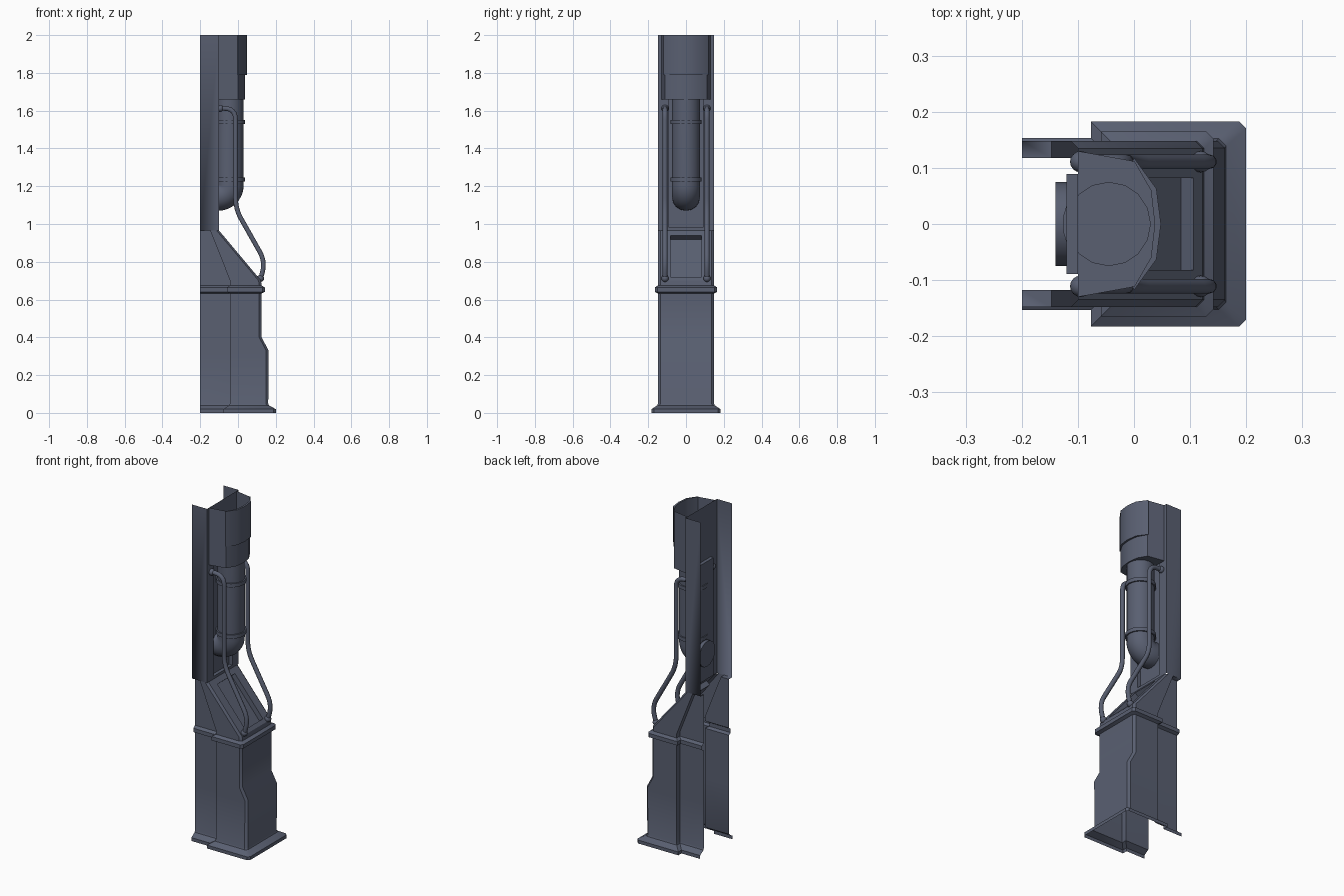
import bpy
from math import radians, sin, cos, pi
from mathutils import Vector

if "Cube" in bpy.data.objects:
    bpy.data.objects.remove(bpy.data.objects["Cube"])


def mesh(name, verts, faces, angle=30):
    me = bpy.data.meshes.new(name)
    me.from_pydata([tuple(v) for v in verts], [], faces)
    me.update()
    ob = bpy.data.objects.new(name, me)
    bpy.context.collection.objects.link(ob)
    smooth(ob, angle)
    return ob


def smooth(ob, angle=30):
    bpy.ops.object.select_all(action='DESELECT')
    ob.select_set(True)
    bpy.context.view_layer.objects.active = ob
    bpy.ops.object.shade_smooth_by_angle(angle=radians(angle))


def loft(name, rings, skip=(), cap_bottom=False):
    """Skin open strips of points; skip holds (ring, segment) holes."""
    n = len(rings[0])
    faces = [(i*n+j, i*n+j+1, (i+1)*n+j+1, (i+1)*n+j)
             for i in range(len(rings)-1) for j in range(n-1) if (i, j) not in skip]
    if cap_bottom:
        faces.append(tuple(reversed(range(n))))
    return mesh(name, [p for r in rings for p in r], faces)


def mirrored(half, z):
    """Half outline (x, y>=0), back to front, mirrored into a full strip."""
    left = [(x, -y, z) for x, y in half]
    right = [(x, y, z) for x, y in reversed(half) if y > 0]
    return left + right


def pocket_panel(name, lo, hi, u, v, depth):
    """Panel between two edge points (x, half width, z) with a sunk pocket."""
    def pt(s, t):
        w = lo[1] + (hi[1]-lo[1])*t
        return Vector((lo[0]+(hi[0]-lo[0])*t, w*s, lo[2]+(hi[2]-lo[2])*t))
    outer = [pt(-1, 0), pt(1, 0), pt(1, 1), pt(-1, 1)]
    rim = [pt(-u, v[0]), pt(u, v[0]), pt(u, v[1]), pt(-u, v[1])]
    nrm = (outer[1]-outer[0]).cross(outer[3]-outer[0]).normalized()
    floor = [p - nrm*depth for p in rim]
    faces = [(k*4+i, k*4+(i+1) % 4, k*4+4+(i+1) % 4, k*4+4+i)
             for k in range(2) for i in range(4)]
    return mesh(name, outer+rim+floor, faces+[(8, 9, 10, 11)])


def fillet(pts, r, steps=6):
    """Round the corners of a path with quadratic bends."""
    pts = [Vector(p) for p in pts]
    out = [pts[0]]
    for a, b, c in zip(pts, pts[1:], pts[2:]):
        p = b + (a-b).normalized()*r
        q = b + (c-b).normalized()*r
        for i in range(steps+1):
            t = i/steps
            out.append(p*(1-t)**2 + b*2*t*(1-t) + q*t*t)
    return out + [pts[-1]]


def tube(name, pts, radius, res):
    cu = bpy.data.curves.new(name, 'CURVE')
    cu.dimensions = '3D'
    cu.bevel_depth, cu.bevel_resolution, cu.use_fill_caps = radius, res, True
    sp = cu.splines.new('POLY')
    sp.points.add(len(pts)-1)
    for p, q in zip(sp.points, pts):
        p.co = (*q, 1)
    ob = bpy.data.objects.new(name, cu)
    bpy.context.collection.objects.link(ob)
    bpy.ops.object.select_all(action='DESELECT')
    ob.select_set(True)
    bpy.context.view_layer.objects.active = ob
    bpy.ops.object.convert(target='MESH')
    smooth(bpy.context.object, 40)


# Lower casing: stepped open-backed shell with foot flange, rim and slope
def casing_ring(z, o, xf, xs=-0.042):
    c = 0.013
    return mirrored([(-0.2, 0.118+o), (xs-o, 0.118+o), (xs-o, 0.148+o),
                     (xf+o-c, 0.148+o), (xf+o, 0.148+o-c)], z)


sections = [(0, .035, .165), (.02, .035, .165), (.04, .004, .16), (.05, 0, .16),
            (.33, 0, .162), (.40, 0, .125), (.632, 0, .125), (.641, .017, .125),
            (.664, .017, .125), (.675, 0, .125), (.70, 0, .122),
            (.965, 0, -.10, -.147)]
loft("lower_casing", [casing_ring(*s) for s in sections], skip={(len(sections)-2, 4)})

# Sloped face with its sunken pocket
pocket_panel("sloped_panel", (.122, .135, .70), (-.10, .135, .965), .61, (.07, .9), .03)

# Upper channel: side plates, ledges and recessed middle panel
for s, side in ((-1, "front"), (1, "rear")):
    y = .148*s
    mesh(side + "_column", [(-.2, y, .965), (-.1, y, .965), (-.1, y, 2), (-.2, y, 2),
                            (-.2, .118*s, .965), (-.147, .118*s, .965), (-.147, y, .965)],
         [(0, 1, 2, 3), (4, 5, 6, 0)] if s < 0 else [(3, 2, 1, 0), (0, 6, 5, 4)])
pocket_panel("channel_panel", (-.1, .148, .965), (-.1, .148, 2), .6, (.015, .69), .02)

# Faceted housing with a raised front cover
body = [(-.1, .13), (0, .112), (.03, .06), (.037, 0)]
loft("top_housing", [mirrored(body, 1.66), mirrored(body, 2)], cap_bottom=True)
inner = [(-.003, .11), (0, .112), (.03, .06), (.037, 0)]
outer = [(-.003, .112), (0, .118), (.04, .063), (.048, 0)]
loft("front_cover", [mirrored(inner, 1.79), mirrored(outer, 1.79),
                     mirrored(outer, 2), mirrored(inner, 2)])

# Main pipe with an elbow running back into the channel
bend = [(-.105+.06*cos(a), 0, 1.205-.06*sin(a)) for a in (i*pi/20 for i in range(11))]
tube("main_pipe", [(-.045, 0, 1.67)] + bend + [(-.14, 0, 1.145)], .075, 6)
for z in (1.235, 1.54):
    bpy.ops.mesh.primitive_cylinder_add(vertices=32, radius=.082, depth=.022,
                                        location=(-.045, 0, z))
    bpy.context.object.name = "pipe_collar"
    smooth(bpy.context.object)

# Thin hoses with rounded end fittings
for s in (-1, 1):
    y = .111*s
    path = fillet([(-.1, y, 1.612), (-.013, y, 1.612), (-.013, y, 1.08),
                   (.145, y, .80), (.118, y, .705)], .06)
    tube("side_hose", path, .013, 3)
    for x, z in ((-.095, 1.612), (.119, .712)):
        bpy.ops.mesh.primitive_uv_sphere_add(segments=16, ring_count=8, radius=.019,
                                             location=(x, y, z))
        bpy.context.object.name = "hose_fitting"
        smooth(bpy.context.object, 60)

# Dark slate finish on every part
mat = bpy.data.materials.new("slate")
mat.diffuse_color = (.10, .115, .165, 1)
mat.use_nodes = True
mat.node_tree.nodes["Principled BSDF"].inputs["Base Color"].default_value = mat.diffuse_color
for ob in bpy.data.objects:
    ob.data.materials.append(mat)
